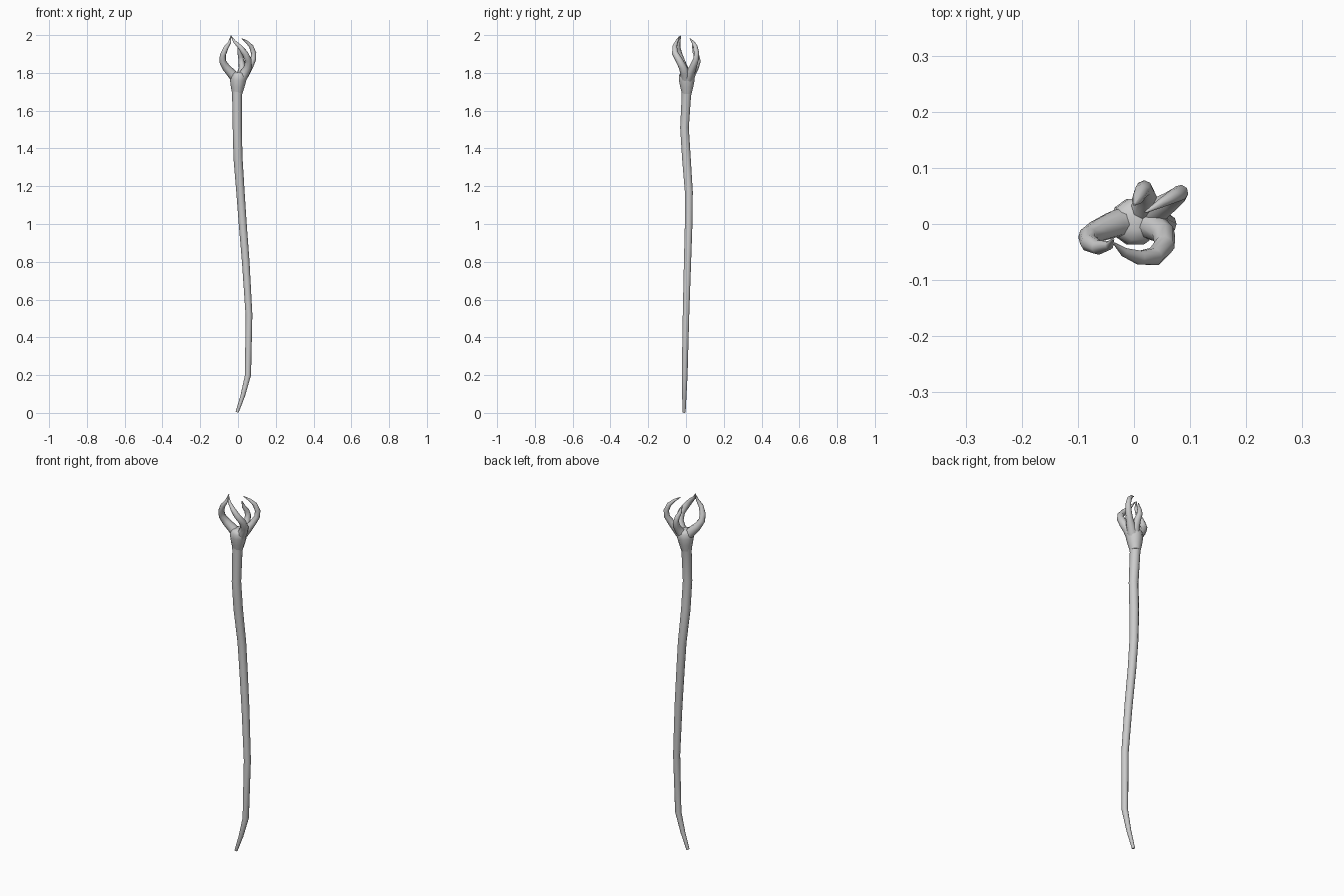
import bpy, bmesh, math
from mathutils import Vector


def tube(name, path, sides=8):
    """Sweep a round section along (x, y, z, radius) points, capped at both ends."""
    bm = bmesh.new()
    pts = [Vector(p[:3]) for p in path]
    rings, side = [], Vector((1, 0, 0))
    for i, p in enumerate(pts):
        t = (pts[min(i + 1, len(pts) - 1)] - pts[max(i - 1, 0)]).normalized()
        side = (side - t * side.dot(t)).normalized()
        up = t.cross(side)
        ring = []
        for k in range(sides):
            a = 2 * math.pi * k / sides
            ring.append(bm.verts.new(p + (side * math.cos(a) + up * math.sin(a)) * path[i][3]))
        rings.append(ring)
    for a, b in zip(rings, rings[1:]):
        for k in range(sides):
            n = (k + 1) % sides
            bm.faces.new((a[k], a[n], b[n], b[k]))
    bm.faces.new(rings[0][::-1])
    bm.faces.new(rings[-1])
    mesh = bpy.data.meshes.new(name)
    bm.to_mesh(mesh)
    bm.free()
    obj = bpy.data.objects.new(name, mesh)
    bpy.context.collection.objects.link(obj)
    bpy.ops.object.select_all(action='DESELECT')
    obj.select_set(True)
    bpy.context.view_layer.objects.active = obj
    bpy.ops.object.shade_smooth_by_angle(angle=math.radians(50))
    return obj


# Crooked tapering shaft
tube("shaft", [
    (-0.005, -0.01, 0.003, 0.008), (0.025, -0.009, 0.09, 0.012), (0.053, -0.007, 0.2, 0.016),
    (0.058, 0.0, 0.52, 0.018), (0.041, 0.008, 0.8, 0.020), (0.025, 0.014, 1.0, 0.021),
    (0.013, 0.015, 1.17, 0.022), (0.0, 0.002, 1.35, 0.024), (-0.004, -0.008, 1.51, 0.024),
    (-0.005, 0.002, 1.68, 0.026), (-0.004, 0.004, 1.71, 0.030)], 10)

# Swollen knuckle under the claws
tube("claw_knuckle", [
    (-0.004, 0.004, 1.69, 0.027), (-0.002, 0.004, 1.725, 0.036), (0.0, 0.004, 1.76, 0.043),
    (0.004, 0.004, 1.785, 0.043), (0.006, 0.004, 1.80, 0.034), (0.006, 0.004, 1.806, 0.015)], 10)

# Four curled claws, each closing inwards to a point
claws = {
    "left_claw": [
        (-0.005, 0.005, 1.765, 0.028), (-0.035, 0.0, 1.798, 0.025), (-0.064, -0.012, 1.83, 0.021),
        (-0.082, -0.023, 1.862, 0.018), (-0.080, -0.034, 1.895, 0.016), (-0.064, -0.042, 1.932, 0.013),
        (-0.044, -0.038, 1.962, 0.008), (-0.037, -0.027, 1.998, 0.002)],
    "front_claw": [
        (0.015, 0.0, 1.765, 0.028), (0.036, -0.005, 1.80, 0.025), (0.053, -0.018, 1.832, 0.021),
        (0.054, -0.038, 1.87, 0.019), (0.036, -0.058, 1.905, 0.017), (0.010, -0.060, 1.938, 0.013),
        (-0.018, -0.050, 1.965, 0.008), (-0.036, -0.034, 1.995, 0.002)],
    "right_claw": [
        (0.015, 0.01, 1.765, 0.028), (0.040, 0.024, 1.80, 0.023), (0.064, 0.04, 1.838, 0.018),
        (0.081, 0.053, 1.872, 0.015), (0.083, 0.056, 1.905, 0.014), (0.070, 0.049, 1.94, 0.012),
        (0.048, 0.037, 1.963, 0.008), (0.020, 0.021, 1.982, 0.002)],
    "back_claw": [
        (0.005, 0.012, 1.765, 0.028), (0.018, 0.032, 1.80, 0.022), (0.022, 0.050, 1.83, 0.018),
        (0.018, 0.063, 1.862, 0.015), (0.013, 0.058, 1.888, 0.013), (0.006, 0.044, 1.91, 0.010),
        (0.000, 0.034, 1.945, 0.002)],
}
for name, path in claws.items():
    tube(name, path, 8)
